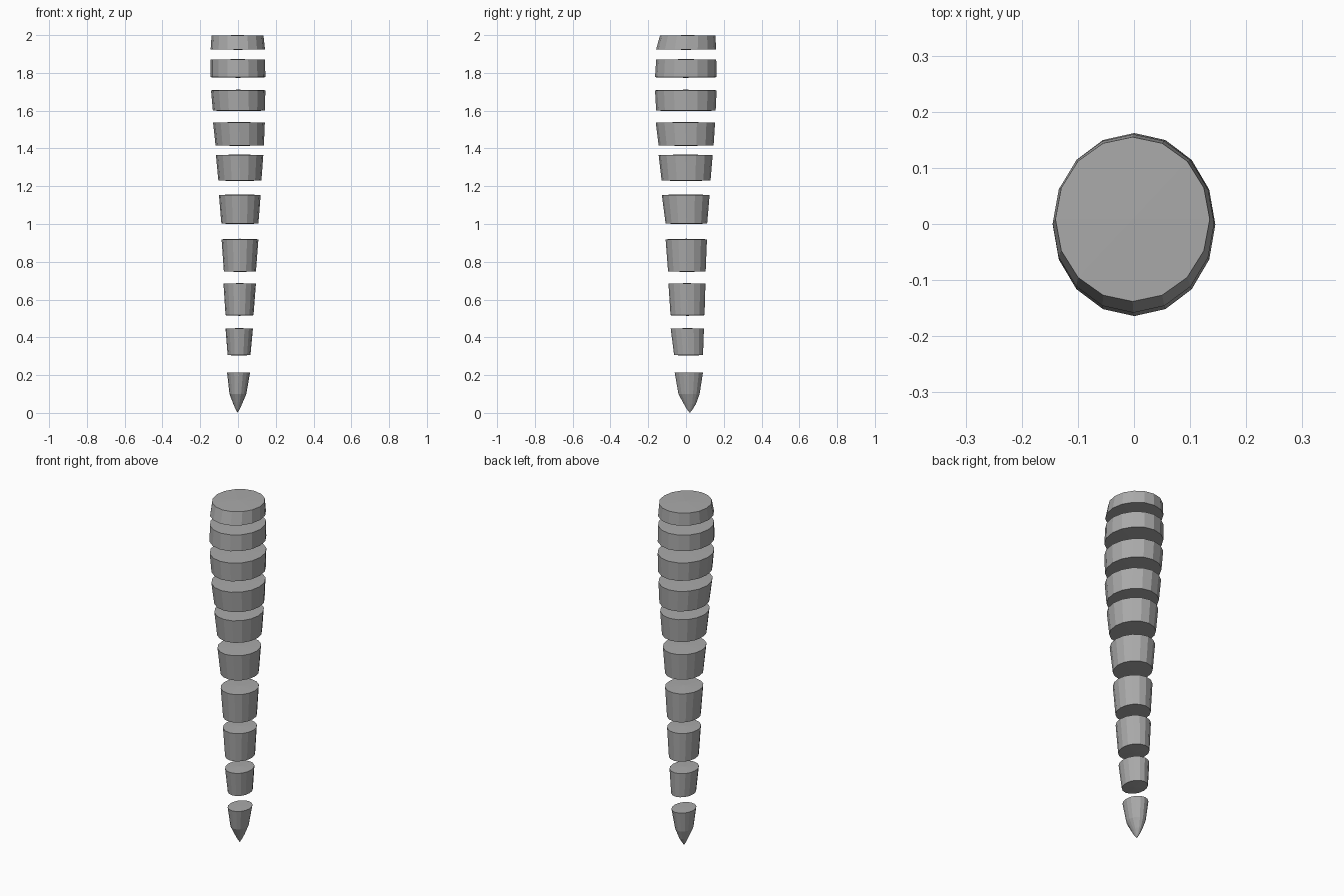
import bpy
import bmesh
from math import cos, sin, pi

cube = bpy.data.objects.get("Cube")
if cube:
    bpy.data.objects.remove(cube)

SIDES = 16

grey = bpy.data.materials.new("plain grey")
grey.use_nodes = True
colour = (0.40, 0.40, 0.40, 1)
grey.diffuse_color = colour
grey.node_tree.nodes["Principled BSDF"].inputs["Base Color"].default_value = colour


def make_segment(name, rings, bottom, top):
    """Loft oval rings (z, xmin, xmax, ymin, ymax), top first; close with fans
    whose centres lie at the heights bottom and top."""
    bm = bmesh.new()
    loops = []
    for z, x0, x1, y0, y1 in rings:
        cx, cy, rx, ry = (x0 + x1) / 2, (y0 + y1) / 2, (x1 - x0) / 2, (y1 - y0) / 2
        loops.append([bm.verts.new((cx + rx * cos(2 * pi * i / SIDES),
                                    cy + ry * sin(2 * pi * i / SIDES), z))
                      for i in range(SIDES)])
    for a, b in zip(loops, loops[1:]):
        for i in range(SIDES):
            j = (i + 1) % SIDES
            bm.faces.new((a[i], b[i], b[j], a[j]))
    for loop, z in ((loops[0], top), (loops[-1], bottom)):
        mid = sum((v.co for v in loop), loop[0].co * 0) / SIDES
        centre = bm.verts.new((mid.x, mid.y, z))
        for i in range(SIDES):
            bm.faces.new((loop[i], loop[(i + 1) % SIDES], centre))
    bmesh.ops.recalc_face_normals(bm, faces=bm.faces)
    mesh = bpy.data.meshes.new(name)
    bm.to_mesh(mesh)
    bm.free()
    mesh.materials.append(grey)
    obj = bpy.data.objects.new(name, mesh)
    bpy.context.collection.objects.link(obj)


# Stacked discs, from the top down: upper oval, lower oval
discs = [
    ((1.997, -.140, .135, -.138, .155), (1.925, -.145, .143, -.158, .160)),
    ((1.870, -.145, .143, -.158, .160), (1.777, -.145, .145, -.164, .162)),
    ((1.708, -.143, .145, -.164, .162), (1.600, -.133, .142, -.158, .157)),
    ((1.537, -.132, .142, -.160, .154), (1.416, -.119, .137, -.145, .146)),
    ((1.365, -.117, .134, -.145, .141), (1.230, -.104, .124, -.129, .130)),
    ((1.154, -.101, .120, -.128, .125), (1.002, -.088, .108, -.108, .112)),
    ((0.919, -.087, .108, -.108, .111), (0.749, -.075, .095, -.095, .104)),
    ((0.684, -.077, .095, -.093, .103), (0.517, -.066, .082, -.082, .098)),
    ((0.446, -.066, .079, -.081, .095), (0.306, -.055, .066, -.063, .090)),
]
for n, (upper, lower) in enumerate(discs, 1):
    make_segment(f"disc_{n}", (upper, lower), lower[0] - .003, upper[0] + .003)

# Pointed lowest piece
make_segment("pointed_tip", [
    (0.214, -.058, .064, -.060, .090),
    (0.100, -.045, .044, -.040, .072),
    (0.048, -.025, .022, -.012, .053),
    (0.020, -.013, .009, .004, .036),
], 0.0, 0.215)
